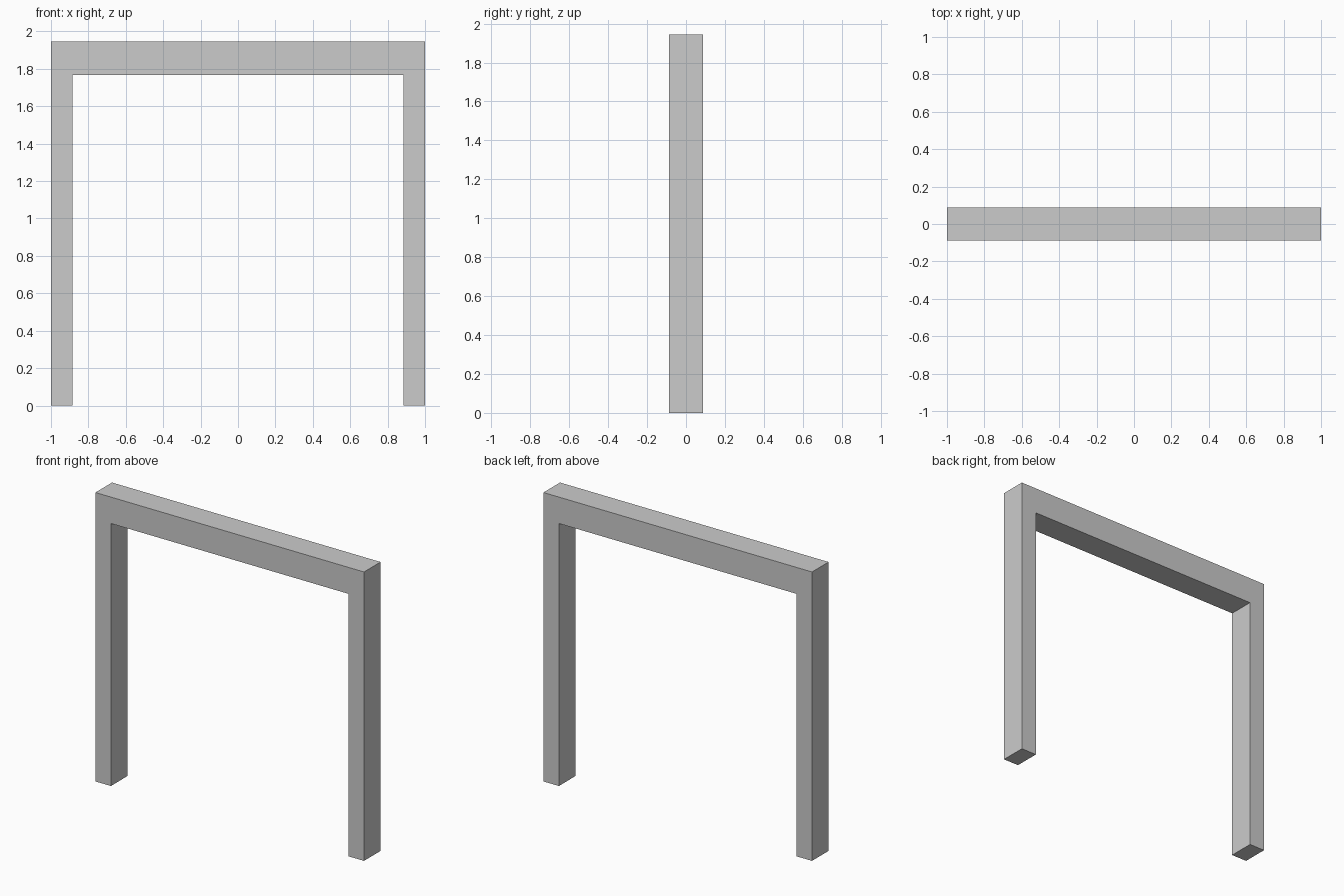
import bpy
import bmesh

if "Cube" in bpy.data.objects:
    bpy.data.objects.remove(bpy.data.objects["Cube"])

W, H = 1.0, 1.945            # half width, total height
INNER, UNDER = 0.885, 1.767  # opening half width, underside of beam
DEPTH = 0.176

# Portal frame: one seamless outline of two legs and a top beam, extruded in y
half = [(INNER, UNDER), (INNER, 0), (W, 0), (W, H)]
outline = half + [(-x, z) for x, z in reversed(half)]

bm = bmesh.new()
face = bm.faces.new([bm.verts.new((x, -DEPTH / 2, z)) for x, z in outline])
ext = bmesh.ops.extrude_face_region(bm, geom=[face], use_keep_orig=True)
moved = [g for g in ext["geom"] if isinstance(g, bmesh.types.BMVert)]
bmesh.ops.translate(bm, verts=moved, vec=(0, DEPTH, 0))
bmesh.ops.recalc_face_normals(bm, faces=bm.faces)

mesh = bpy.data.meshes.new("portal_frame")
bm.to_mesh(mesh)
bm.free()
bpy.context.collection.objects.link(bpy.data.objects.new("portal_frame", mesh))
